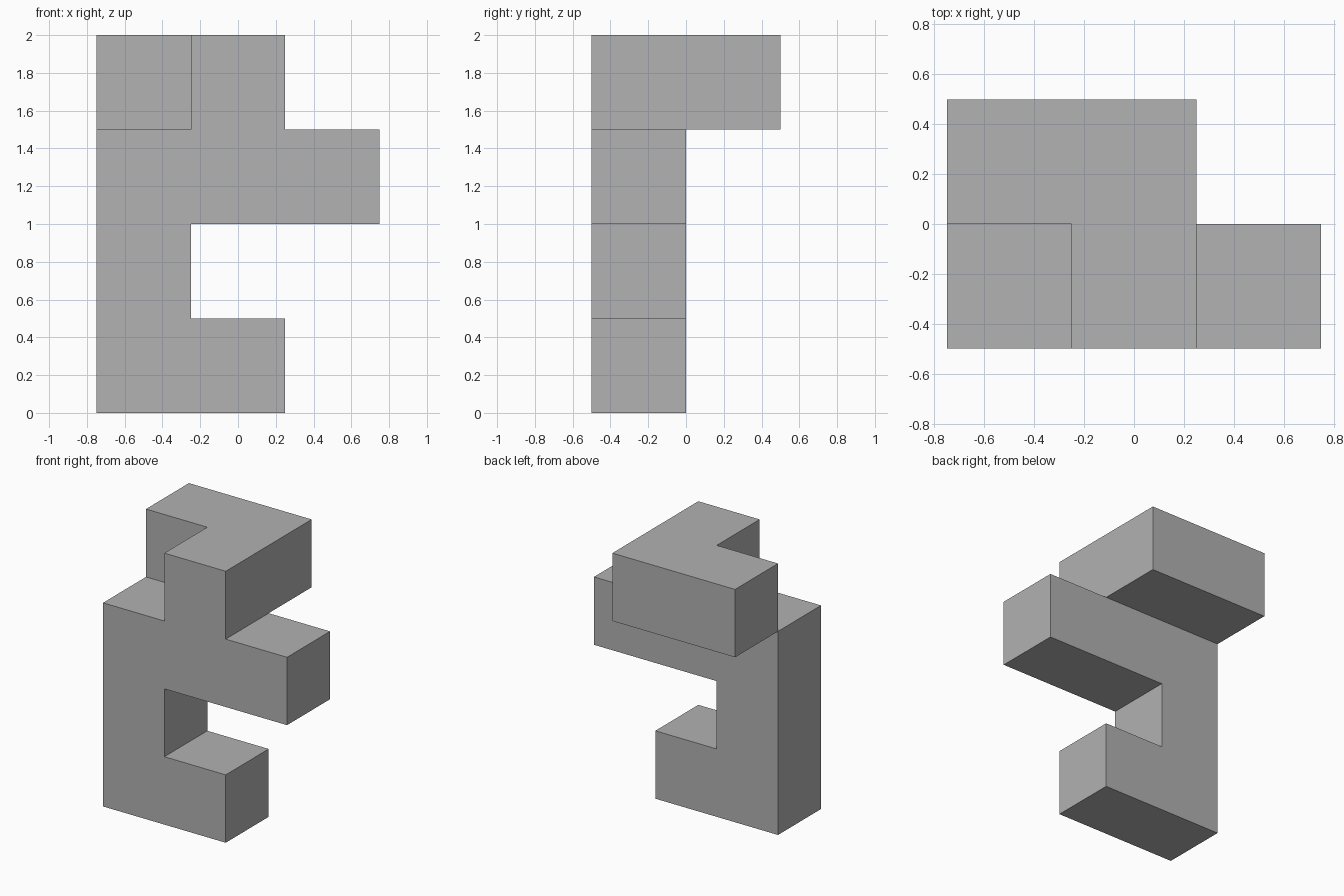
import bpy
import bmesh
from mathutils import Matrix, Vector

cube = bpy.data.objects.get("Cube")
if cube:
    bpy.data.objects.remove(cube, do_unlink=True)

# Single flat grey
grey = bpy.data.materials.new("plain grey")
grey.use_nodes = True
colour = (0.445, 0.445, 0.445, 1)
grey.diffuse_color = colour
grey.node_tree.nodes["Principled BSDF"].inputs["Base Color"].default_value = colour

SIZE = 0.5
ORIGIN = Vector((-0.5, -0.25, 0.25))

# Each layer is drawn as rows from front to back, bottom layer first
layers = [
    ["##."],         # foot
    ["#.."],         # column
    ["###"],         # arm
    [".#.", "##."],  # overhanging L-shaped cap
]
cells = {(x, y, z)
         for z, rows in enumerate(layers)
         for y, row in enumerate(rows)
         for x, mark in enumerate(row) if mark == "#"}


def add_cell(bm, cell):
    """Add one block, leaving out the sides shared with a neighbour."""
    centre = ORIGIN + Vector(cell) * SIZE
    made = bmesh.ops.create_cube(bm, size=SIZE, matrix=Matrix.Translation(centre))
    faces = {f for v in made["verts"] for f in v.link_faces}
    shared = []
    for face in faces:
        step = (face.calc_center_median() - centre) / (SIZE / 2)
        if tuple(c + round(s) for c, s in zip(cell, step)) in cells:
            shared.append(face)
    bmesh.ops.delete(bm, geom=shared, context="FACES")


# Weld the blocks into one solid and merge coplanar faces
bm = bmesh.new()
for cell in sorted(cells):
    add_cell(bm, cell)
bmesh.ops.remove_doubles(bm, verts=bm.verts[:], dist=0.001)
bmesh.ops.dissolve_limit(bm, angle_limit=0.01, verts=bm.verts[:], edges=bm.edges[:])

mesh = bpy.data.meshes.new("block_figure")
bm.to_mesh(mesh)
bm.free()
mesh.materials.append(grey)
figure = bpy.data.objects.new("block_figure", mesh)
bpy.context.collection.objects.link(figure)
